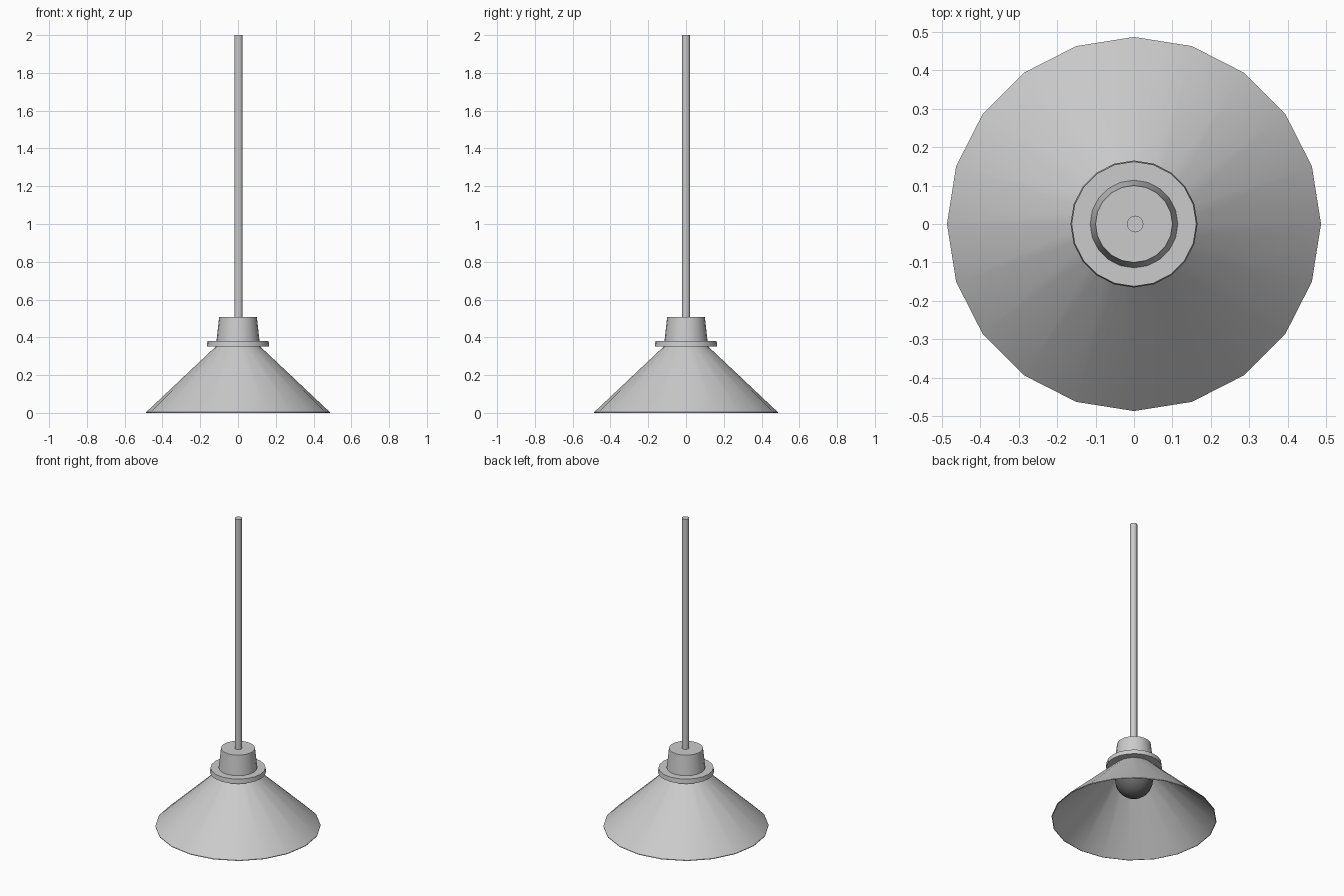
import bpy, bmesh, math

cube = bpy.data.objects.get("Cube")
if cube:
    bpy.data.objects.remove(cube, do_unlink=True)


def material(name, value):
    """Flat neutral grey of the given linear value."""
    mat = bpy.data.materials.new(name)
    mat.use_nodes = True
    color = (value, value, value, 1.0)
    mat.diffuse_color = color
    mat.node_tree.nodes["Principled BSDF"].inputs["Base Color"].default_value = color
    return mat


metal = material("grey metal", 0.6)
dark_glass = material("dark glass", 0.15)


def lathe(name, profile, mat=metal, sides=20, loop=False, center=(0, 0)):
    """Spin (radius, z) points around z; radius 0 closes an end."""
    bm = bmesh.new()
    rings = []
    for r, z in profile:
        if r == 0:
            rings.append([bm.verts.new((0, 0, z))] * sides)
        else:
            rings.append([bm.verts.new((r * math.cos(a), r * math.sin(a), z))
                          for a in (2 * math.pi * i / sides for i in range(sides))])
    pairs = list(zip(rings, rings[1:]))
    if loop:
        pairs.append((rings[-1], rings[0]))
    for lo, hi in pairs:
        for i in range(sides):
            j = (i + 1) % sides
            bm.faces.new(dict.fromkeys((lo[i], lo[j], hi[j], hi[i])))
    bmesh.ops.recalc_face_normals(bm, faces=bm.faces)
    mesh = bpy.data.meshes.new(name)
    bm.to_mesh(mesh)
    bm.free()
    mesh.materials.append(mat)
    obj = bpy.data.objects.new(name, mesh)
    obj.location = (center[0], center[1], 0)
    bpy.context.collection.objects.link(obj)
    bpy.ops.object.select_all(action='DESELECT')
    obj.select_set(True)
    bpy.context.view_layer.objects.active = obj
    bpy.ops.object.shade_smooth_by_angle(angle=math.radians(30))


# Thin-walled conical shade, open below
lathe("shade", [(0.115, 0.354), (0.486, 0.004), (0.486, 0.0),
                (0.483, 0.0), (0.112, 0.351)], loop=True)

# Flange where the shade meets the socket
lathe("collar", [(0, 0.351), (0.165, 0.351), (0.162, 0.38), (0, 0.38)])

# Tapered socket housing
lathe("socket_cap", [(0, 0.37), (0.115, 0.37), (0.1, 0.507), (0, 0.507)])

# Hanging rod
lathe("rod", [(0, 0.5), (0.0215, 0.5), (0.0215, 2.0), (0, 2.0)], center=(0.003, 0.0))

# Round bulb under the collar
R, C, N = 0.112, 0.266, 12
bulb = [(R * math.sin(math.pi * k / N), C - R * math.cos(math.pi * k / N))
        for k in range(1, N)]
lathe("bulb", [(0, C - R)] + bulb + [(0, C + R)], mat=dark_glass)
